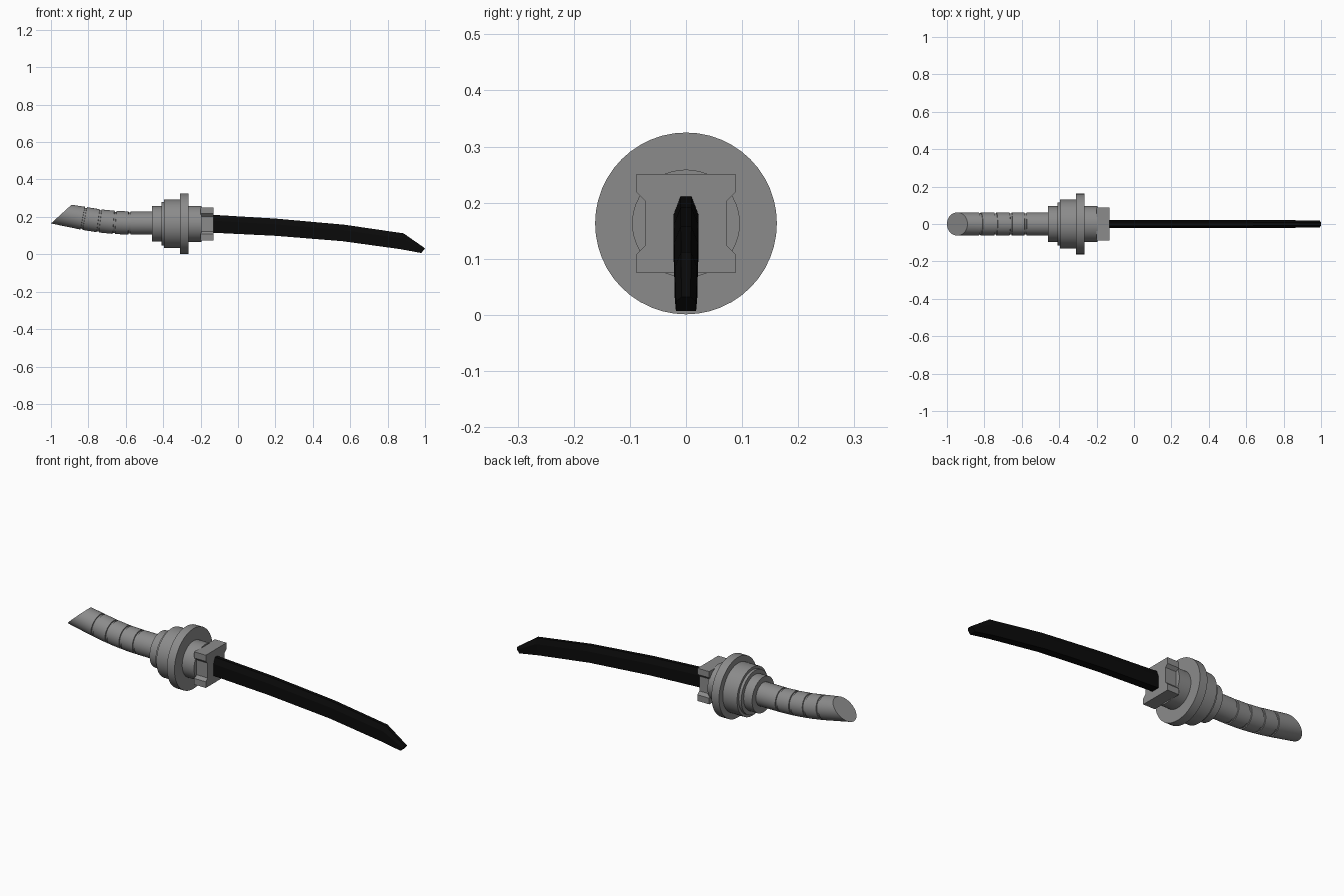
import bpy, bmesh, math
from mathutils import Vector

cube = bpy.data.objects.get("Cube")
if cube:
    bpy.data.objects.remove(cube, do_unlink=True)


def material(name, value, rough):
    m = bpy.data.materials.new(name)
    m.use_nodes = True
    color = (value, value, value, 1)
    m.diffuse_color = color
    bsdf = m.node_tree.nodes["Principled BSDF"]
    bsdf.inputs["Base Color"].default_value = color
    bsdf.inputs["Roughness"].default_value = rough
    return m


GREY = material("metal grey", 0.26, 0.6)
BLACK = material("blade black", 0.003, 0.6)
AXIS = 0.163
SIDES = 48


def loft(name, sections, mat, smooth=False):
    """Skin a closed solid through equal-length loops of points."""
    bm = bmesh.new()
    loops = [[bm.verts.new(p) for p in s] for s in sections]
    for a, b in zip(loops, loops[1:]):
        for i in range(len(a)):
            j = (i + 1) % len(a)
            bm.faces.new((a[i], a[j], b[j], b[i]))
    bm.faces.new(loops[0][::-1])
    bm.faces.new(loops[-1])
    bmesh.ops.recalc_face_normals(bm, faces=bm.faces)
    mesh = bpy.data.meshes.new(name)
    bm.to_mesh(mesh)
    bm.free()
    mesh.materials.append(mat)
    ob = bpy.data.objects.new(name, mesh)
    bpy.context.collection.objects.link(ob)
    if smooth:
        bpy.ops.object.select_all(action='DESELECT')
        ob.select_set(True)
        bpy.context.view_layer.objects.active = ob
        bpy.ops.object.shade_smooth_by_angle(angle=math.radians(30))
    return ob


def ring(centre, up, half_width):
    """Ellipse whose vertical half axis is the vector up."""
    pts = []
    for i in range(SIDES):
        a = 2 * math.pi * i / SIDES
        pts.append(Vector(centre) + Vector(up) * math.cos(a)
                   + Vector((0, half_width * math.sin(a), 0)))
    return pts


# Curved grip with narrow grooves and a slanted butt
def grip_ring(x, r):
    d = max(0, -0.56 - x)
    up = Vector((0.74 * d, 0, 1)).normalized() * r
    return ring((x, 0, AXIS + 0.004 + 0.36 * d * d), up, r)


R = 0.062
grip = [ring((-0.945, 0, 0.215), (0.055, 0, 0.05), R)]
for x in (-0.825, -0.742, -0.66, -0.58):
    for dx, r in ((-0.006, R), (-0.005, R - 0.005), (0.005, R - 0.005), (0.006, R)):
        grip.append(grip_ring(x + dx, r))
grip.append(grip_ring(-0.44, R))
loft("grip", grip, GREY, True)

# Stepped round collars and guard disc
for name, x0, x1, r in (("rear_collar", -0.46, -0.40, 0.095),
                        ("step_collar", -0.41, -0.39, 0.116),
                        ("drum_collar", -0.395, -0.30, 0.13),
                        ("guard_disc", -0.31, -0.265, 0.162),
                        ("front_collar", -0.27, -0.195, 0.096)):
    loft(name, [ring((x, 0, AXIS), (0, 0, r), r) for x in (x0, x1)], GREY, True)

# Square blade socket with a notch along each side
half = [(0.088, 0.088), (0.088, 0.055), (0.073, 0.04),
        (0.073, -0.04), (0.088, -0.055), (0.088, -0.088)]
outline = half + [(-y, z) for y, z in reversed(half)]
loft("blade_socket", [[(x, y, AXIS + z) for y, z in outline]
                      for x in (-0.2, -0.13)], GREY)


# Drooping blade with a bevelled upper edge and a clipped tip
def blade_section(x_top, top, x_low, low, w):
    height = top - low
    profile = [(0.45, 1), (1, 0.67), (1, 0)]
    profile += [(-y, t) for y, t in reversed(profile)]
    return [(x_low + (x_top - x_low) * t, y * w, low + height * t) for y, t in profile]


loft("blade", [blade_section(*s) for s in (
    (-0.15, 0.212, -0.15, 0.116, 0.022),
    (0.2, 0.191, 0.2, 0.099, 0.022),
    (0.57, 0.158, 0.56, 0.070, 0.021),
    (0.885, 0.112, 0.865, 0.028, 0.020),
    (1.0, 0.032, 0.98, 0.007, 0.018))], BLACK)
